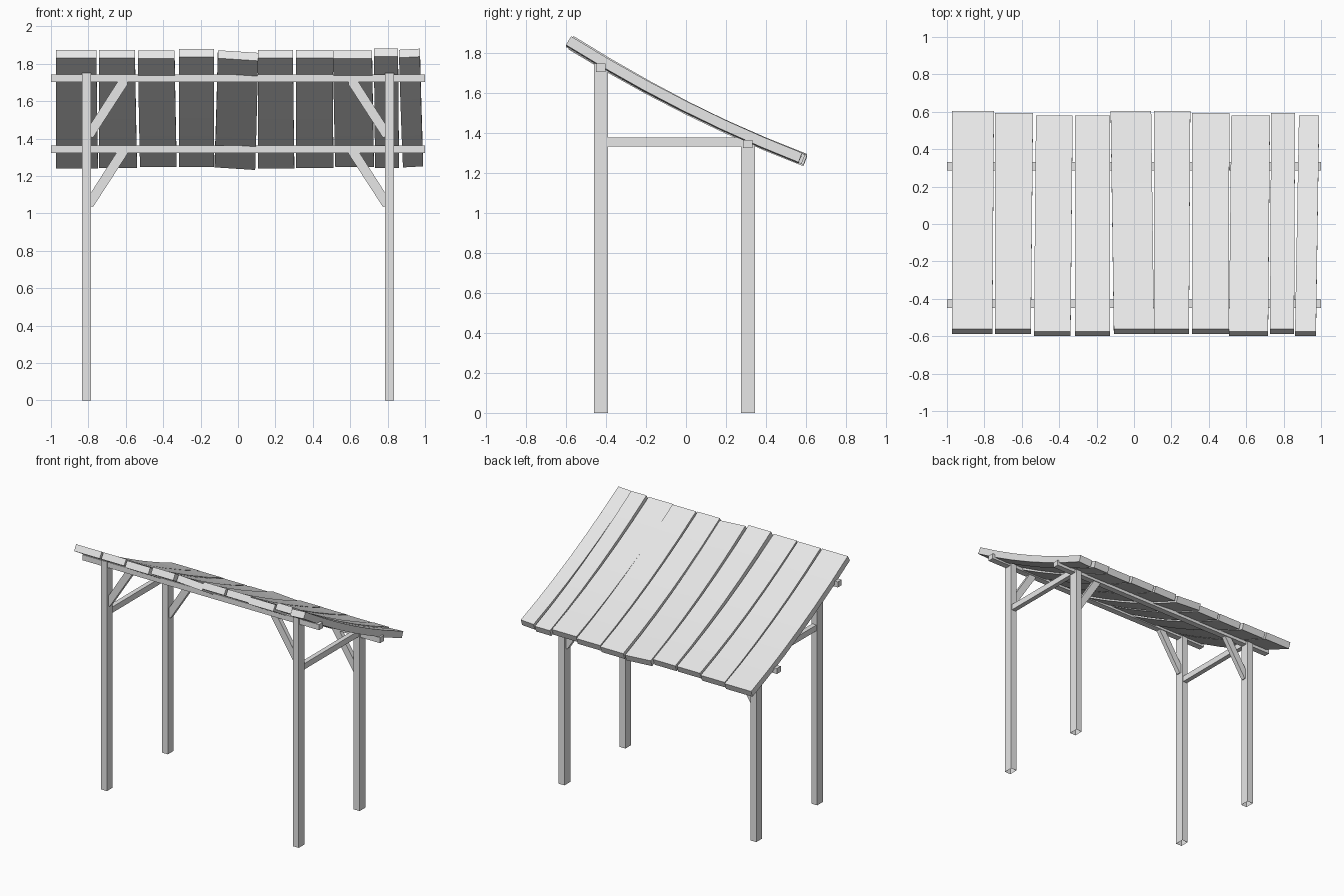
import bpy, bmesh, math
from mathutils import Vector, Matrix

cube = bpy.data.objects.get("Cube")
if cube:
    bpy.data.objects.remove(cube)

wood = bpy.data.materials.new("pale grey wood")
wood.use_nodes = True
GREY = (0.8, 0.8, 0.8, 1)
wood.diffuse_color = GREY
wood.node_tree.nodes["Principled BSDF"].inputs["Base Color"].default_value = GREY


def finish(name, bm):
    bmesh.ops.recalc_face_normals(bm, faces=bm.faces)
    mesh = bpy.data.meshes.new(name)
    bm.to_mesh(mesh)
    bm.free()
    mesh.materials.append(wood)
    obj = bpy.data.objects.new(name, mesh)
    bpy.context.collection.objects.link(obj)
    return obj


def box(name, lo, hi, open_bottom=False):
    lo, hi = Vector(lo), Vector(hi)
    bm = bmesh.new()
    bmesh.ops.create_cube(bm, size=1)
    for v in bm.verts:
        v.co = (lo + hi) / 2 + v.co * (hi - lo)
    obj = finish(name, bm)
    if open_bottom:
        bm = bmesh.new()
        bm.from_mesh(obj.data)
        bm.faces.ensure_lookup_table()
        lowest = min(bm.faces, key=lambda f: f.calc_center_median().z)
        bmesh.ops.delete(bm, geom=[lowest], context='FACES_ONLY')
        bm.to_mesh(obj.data)
        bm.free()
    return obj


def brace(name, side, y, top):
    """Diagonal strut from the post up to the underside of the beam."""
    outline = [(0.79, -0.29), (0.775, -0.295), (0.59, -0.01), (0.59, 0.01),
               (0.64, 0.01), (0.79, -0.225)]
    bm = bmesh.new()
    face = bm.faces.new([bm.verts.new((side * x, y - 0.017, top + z)) for x, z in outline])
    new = bmesh.ops.extrude_face_region(bm, geom=[face])["geom"]
    bmesh.ops.translate(bm, vec=(0, 0.034, 0),
                        verts=[g for g in new if isinstance(g, bmesh.types.BMVert)])
    finish(name, bm)


def sag(y):
    return 1.495 - 0.494 * y + 0.0995 * y * y


def plank(name, front, back, y0, y1, lift, tilt, thick=0.05, steps=6):
    """Sagging roof board; front and back are its left and right x limits."""
    bm = bmesh.new()
    rings = []
    y1 -= 0.018
    for i in range(steps + 1):
        t = i / steps
        y = y0 + (y1 - y0) * t
        normal = Vector((0, 0.494 - 0.199 * y, 1)).normalized()
        ends = [a + (b - a) * t for a, b in zip(front, back)]
        low = [Vector((x, y, sag(y) + lift * (1 - t) + s * tilt))
               for x, s in zip(ends, (1, -1))]
        ring = low + [p + normal * thick for p in reversed(low)]
        rings.append([bm.verts.new(p) for p in ring])
    for a, b in zip(rings, rings[1:]):
        for k in range(4):
            m = (k + 1) % 4
            bm.faces.new((a[k], a[m], b[m], b[k]))
    bm.faces.new(rings[0])
    bm.faces.new(rings[-1])
    finish(name, bm)


# Posts, side rails and braces
for side, label in ((-1, "right"), (1, "left")):
    x = 0.81 * side
    box(f"front_post_{label}", (x - 0.025, -0.46, 0), (x + 0.025, -0.39, 1.75), True)
    box(f"back_post_{label}", (x - 0.025, 0.275, 0), (x + 0.025, 0.345, 1.36), True)
    box(f"side_rail_{label}", (x - 0.018, -0.40, 1.33), (x + 0.018, 0.285, 1.375))
    brace(f"front_brace_{label}", side, -0.425, 1.70)
    brace(f"back_brace_{label}", side, 0.308, 1.33)

# Cross beams
box("front_beam", (-1, -0.45, 1.702), (1, -0.403, 1.744))
box("back_beam", (-1, 0.285, 1.322), (1, 0.331, 1.364))

# Roof boards: front x limits, back x limits, y limits, front lift, sideways tilt
boards = [
    ((-0.973, -0.757), (-0.973, -0.749), -0.588, 0.605, 0.011, 0),
    ((-0.743, -0.551), (-0.743, -0.540), -0.588, 0.595, 0.011, 0),
    ((-0.535, -0.339), (-0.524, -0.328), -0.6, 0.58, 0, 0),
    ((-0.316, -0.128), (-0.315, -0.128), -0.6, 0.58, 0.01, 0),
    ((-0.108, 0.107), (-0.125, 0.092), -0.588, 0.605, 0.003, 0.007),
    ((0.107, 0.294), (0.107, 0.301), -0.588, 0.605, 0.012, 0),
    ((0.309, 0.507), (0.309, 0.510), -0.588, 0.595, 0.01, 0),
    ((0.508, 0.717), (0.520, 0.727), -0.6, 0.58, 0, 0),
    ((0.727, 0.856), (0.733, 0.861), -0.588, 0.595, 0.02, 0),
    ((0.861, 0.973), (0.882, 0.990), -0.6, 0.58, 0.008, -0.003),
]
for n, board in enumerate(boards, 1):
    plank(f"roof_board_{n}", *board)
